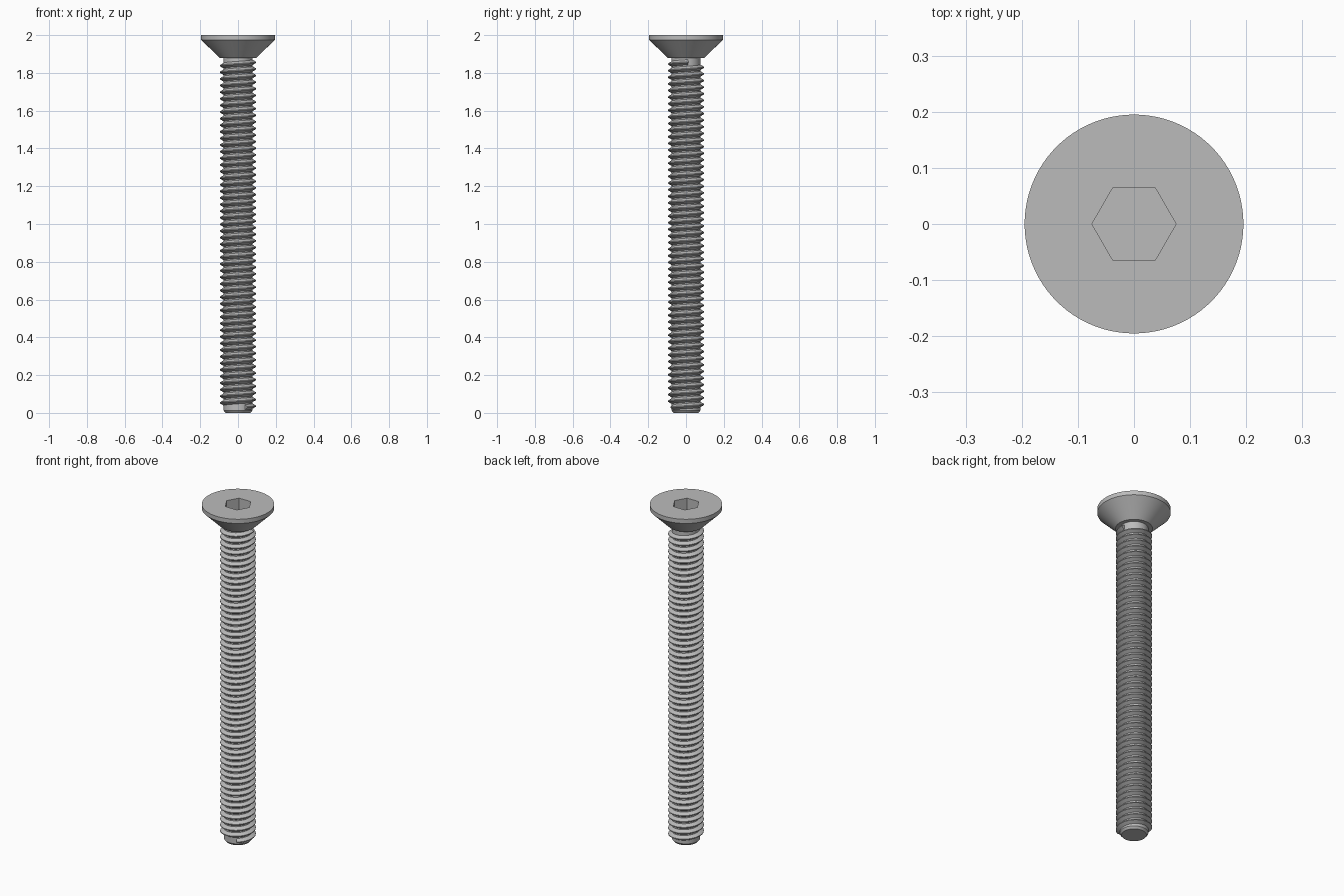
import bpy, bmesh
from math import cos, sin, pi, radians

if "Cube" in bpy.data.objects:
    bpy.data.objects.remove(bpy.data.objects["Cube"])

steel = bpy.data.materials.new("grey_steel")
steel.use_nodes = True
GREY = (0.5, 0.5, 0.5, 1)
steel.diffuse_color = GREY
steel.node_tree.nodes["Principled BSDF"].inputs["Base Color"].default_value = GREY


def finish(bm, name):
    bmesh.ops.recalc_face_normals(bm, faces=bm.faces)
    mesh = bpy.data.meshes.new(name)
    bm.to_mesh(mesh)
    bm.free()
    mesh.materials.append(steel)
    ob = bpy.data.objects.new(name, mesh)
    bpy.context.collection.objects.link(ob)
    bpy.ops.object.select_all(action='DESELECT')
    ob.select_set(True)
    bpy.context.view_layer.objects.active = ob
    bpy.ops.object.shade_smooth_by_angle(angle=radians(30))
    return ob


def strip(bm, a, b):
    """Closed band of quads between two vertex loops."""
    n = len(a)
    for i in range(n):
        j = (i + 1) % n
        bm.faces.new((a[i], a[j], b[j], b[i]))


def round_at(r, t):
    return r


def hex_at(r, t):
    """Distance to a hexagon outline with corners on the x axis."""
    return r * cos(pi / 6) / cos(t % (pi / 3) - pi / 6)


def lathe(name, profile, sides):
    """Stack of rings (radius, z, outline), capped at both ends."""
    bm = bmesh.new()
    rings = []
    for r, z, outline in profile:
        ring = []
        for i in range(sides):
            t = 2 * pi * i / sides
            d = outline(r, t)
            ring.append(bm.verts.new((d * cos(t), d * sin(t), z)))
        rings.append(ring)
    for a, b in zip(rings, rings[1:]):
        strip(bm, a, b)
    bm.faces.new(rings[0])
    bm.faces.new(rings[-1])
    return finish(bm, name)


# Countersunk head with a hexagonal socket
lathe("countersunk_head", [
    (0.098, 1.88, round_at), (0.195, 1.975, round_at), (0.195, 2.0, round_at),
    (0.075, 2.0, hex_at), (0.075, 1.9, hex_at)], 96)

# Shaft core with a chamfered tip
CORE = 0.076
lathe("shaft_core", [(0.066, 0, round_at), (CORE, 0.012, round_at),
                     (CORE, 1.885, round_at)], 48)

# Right-handed helical thread with a trapezoid section
PITCH, CREST, STEPS = 0.035, 0.096, 48
START, TURNS, Z0 = radians(-60), 52.2, 0.03
section = [(CORE - 0.004, -0.0165), (CREST, -0.0025),
           (CREST, 0.0025), (CORE - 0.004, 0.0165)]
bm = bmesh.new()
loops = []
for k in range(int(TURNS * STEPS) + 1):
    turn = k / STEPS
    t = START + 2 * pi * turn
    loops.append([bm.verts.new((r * cos(t), r * sin(t), Z0 + PITCH * turn + dz))
                  for r, dz in section])
for a, b in zip(loops, loops[1:]):
    strip(bm, a, b)
bm.faces.new(loops[0])
bm.faces.new(loops[-1])
finish(bm, "helical_thread")
